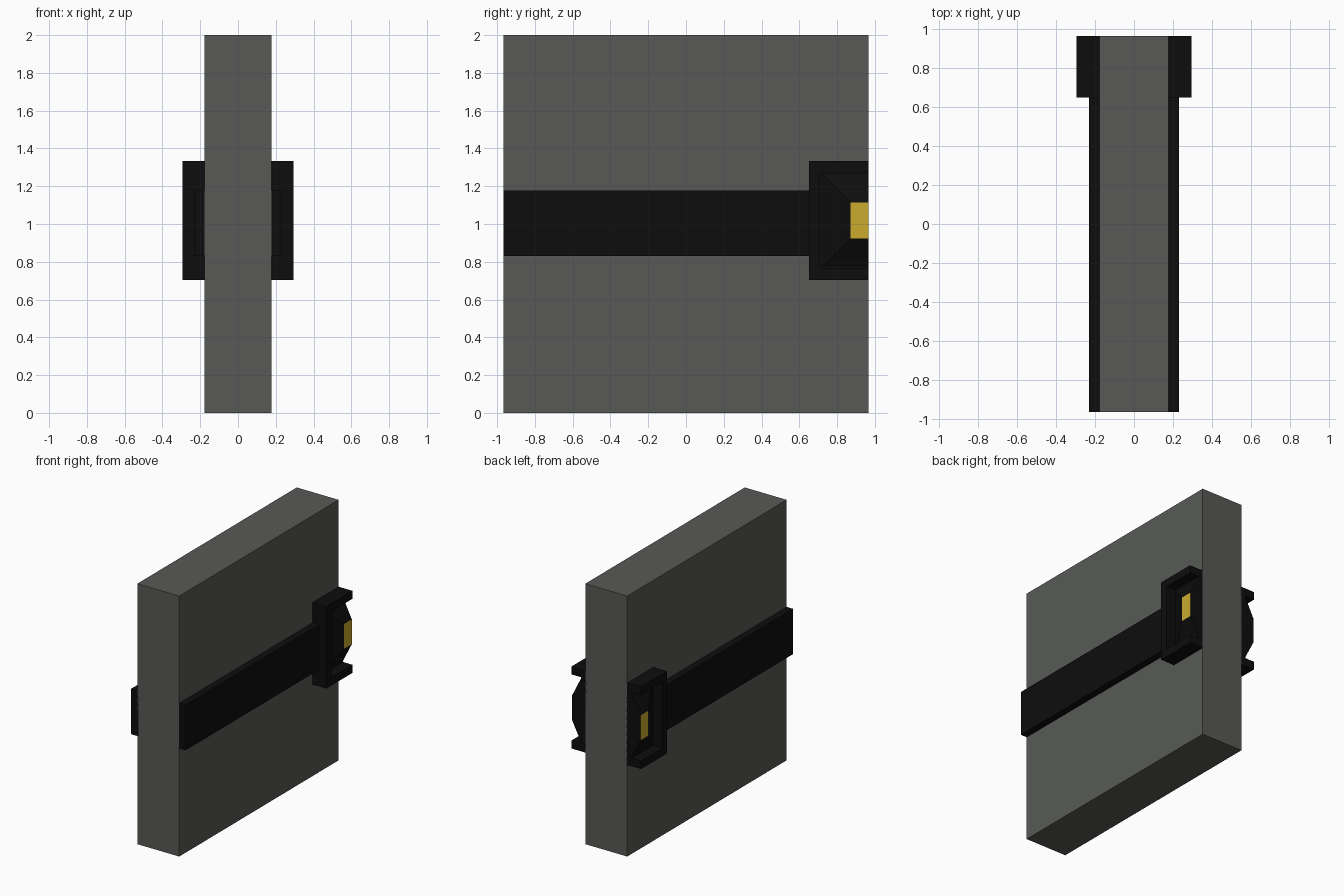
import bpy, bmesh

if "Cube" in bpy.data.objects:
    bpy.data.objects.remove(bpy.data.objects["Cube"])


def material(name, rgb):
    m = bpy.data.materials.new(name)
    m.diffuse_color = (*rgb, 1)
    m.use_nodes = True
    m.node_tree.nodes["Principled BSDF"].inputs["Base Color"].default_value = m.diffuse_color
    return m


GREY = material("wall grey", (0.098, 0.102, 0.094))
BLACK = material("matte black", (0.004, 0.004, 0.004))
GOLD = material("gold", (0.59, 0.41, 0.028))


def make(name, verts, faces, mats):
    me = bpy.data.meshes.new(name)
    me.from_pydata(verts, [], faces)
    for m in mats:
        me.materials.append(m)
    bm = bmesh.new()
    bm.from_mesh(me)
    bmesh.ops.recalc_face_normals(bm, faces=bm.faces)
    bm.to_mesh(me)
    bm.free()
    ob = bpy.data.objects.new(name, me)
    bpy.context.collection.objects.link(ob)
    return ob


def prism(name, profile, x0, x1, mat):
    """Extrude a (y, z) profile along x."""
    n = len(profile)
    verts = [(x, y, z) for x in (x0, x1) for y, z in profile]
    faces = [list(range(n)), list(range(n, 2 * n))]
    faces += [[i, (i + 1) % n, n + (i + 1) % n, n + i] for i in range(n)]
    return make(name, verts, faces, [mat])


def rect(y0, y1, z0, z1):
    return [(y0, z0), (y1, z0), (y1, z1), (y0, z1)]


E = 0.967  # half length of the door
prism("door_slab", rect(-E, E, 0, 2), -0.178, 0.178, GREY)

for side, s in (("right", 1), ("left", -1)):
    # horizontal band
    prism(side + "_band", rect(-E, 0.67, 0.83, 1.178), s * 0.17, s * 0.232, BLACK)
    # C-shaped lock frame, open towards the end of the door
    frame = [(E, 0.703), (0.65, 0.703), (0.65, 1.333), (E, 1.333),
             (E, 1.272), (0.71, 1.272), (0.71, 0.765), (E, 0.765)]
    prism(side + "_lock_frame", frame, s * 0.17, s * 0.295, BLACK)
    # backing inside the frame
    prism(side + "_lock_backing", rect(0.70, E, 0.75, 1.29), s * 0.17, s * 0.215, BLACK)
    # sloped lock centre with a gold cap
    low, high = rect(0.71, E, 0.765, 1.272), rect(0.872, E, 0.922, 1.113)
    verts = [(s * 0.21, y, z) for y, z in low] + [(s * 0.29, y, z) for y, z in high]
    faces = [[0, 1, 2, 3], [4, 5, 6, 7]]
    faces += [[i, (i + 1) % 4, 4 + (i + 1) % 4, 4 + i] for i in range(4)]
    centre = make(side + "_lock_centre", verts, faces, [BLACK, GOLD])
    for p in centre.data.polygons:
        p.material_index = 1 if abs(p.center.x) > 0.28 else 0
